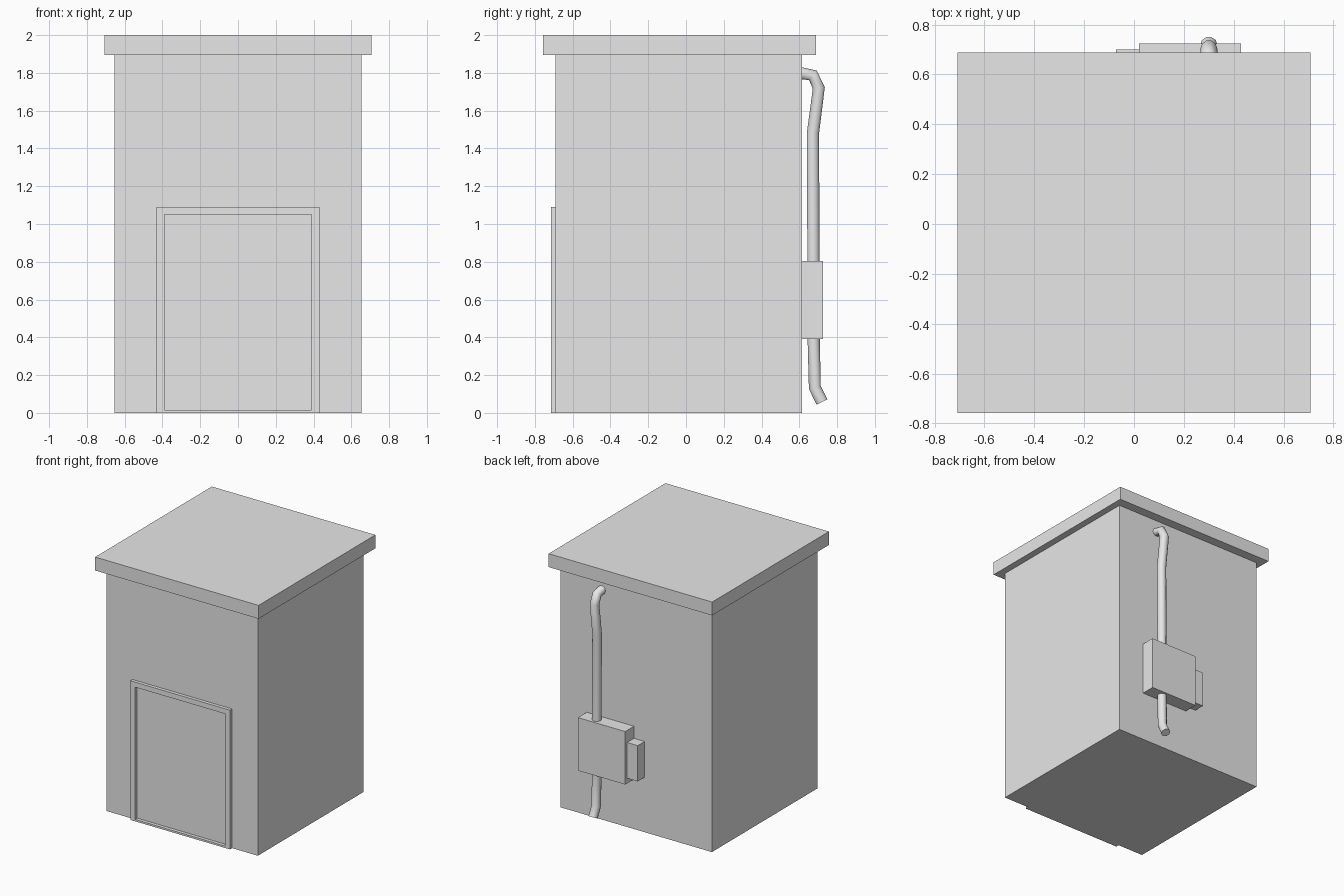
import bpy
import bmesh
import math
from mathutils import Vector

cube = bpy.data.objects.get("Cube")
if cube:
    bpy.data.objects.remove(cube, do_unlink=True)

grey = bpy.data.materials.new("light_grey")
grey.use_nodes = True
colour = (0.8, 0.8, 0.8, 1)
grey.diffuse_color = colour
grey.node_tree.nodes["Principled BSDF"].inputs["Base Color"].default_value = colour


def link(name, data):
    obj = bpy.data.objects.new(name, data)
    data.materials.append(grey)
    bpy.context.collection.objects.link(obj)
    return obj


def box(name, low, high):
    """Box between two opposite corners."""
    low, high = Vector(low), Vector(high)
    bm = bmesh.new()
    bmesh.ops.create_cube(bm, size=1)
    bmesh.ops.scale(bm, vec=high - low, verts=bm.verts)
    bmesh.ops.translate(bm, vec=(low + high) / 2, verts=bm.verts)
    mesh = bpy.data.meshes.new(name)
    bm.to_mesh(mesh)
    bm.free()
    return link(name, mesh)


FRONT, BACK = -0.69, 0.615

# Main block and overhanging flat roof
box("body", (-0.655, FRONT, 0), (0.655, BACK, 1.9))
box("roof", (-0.708, -0.757, 1.895), (0.708, 0.688, 2))


# Raised door frame, one profile extruded around the opening
def door_frame(half, top, inner_half, inner_low, inner_top, depth):
    bm = bmesh.new()
    rings = []
    for w, z0, z1 in ((half, 0, top), (inner_half, inner_low, inner_top)):
        rings.append([bm.verts.new((x, FRONT, z))
                      for x, z in ((-w, z0), (w, z0), (w, z1), (-w, z1))])
    outer, inner = rings
    faces = []
    for i in range(4):
        j = (i + 1) % 4
        faces.append(bm.faces.new((outer[i], outer[j], inner[j], inner[i])))
    front = bmesh.ops.extrude_face_region(bm, geom=faces, use_keep_orig=True)
    moved = [v for v in front["geom"] if isinstance(v, bmesh.types.BMVert)]
    bmesh.ops.translate(bm, vec=(0, -depth, 0), verts=moved)
    bmesh.ops.recalc_face_normals(bm, faces=bm.faces)
    mesh = bpy.data.meshes.new("door_frame")
    bm.to_mesh(mesh)
    bm.free()
    return link("door_frame", mesh)


door_frame(0.432, 1.09, 0.39, 0.015, 1.05, 0.026)

# Utility boxes on the back wall
box("meter_box", (0.02, BACK - 0.01, 0.39), (0.43, 0.724, 0.805))
box("side_box", (-0.072, BACK - 0.01, 0.43), (0.02, 0.7, 0.71))

# Bent pipe running down the back wall through the meter box
path = [(0.59, 1.802), (0.672, 1.787), (0.703, 1.72), (0.672, 1.48),
        (0.675, 0.8), (0.676, 0.39), (0.682, 0.135), (0.72, 0.058)]
curve = bpy.data.curves.new("pipe", "CURVE")
curve.dimensions = "3D"
curve.bevel_depth = 0.034
curve.bevel_resolution = 3
curve.use_fill_caps = True
spline = curve.splines.new("POLY")
spline.points.add(len(path) - 1)
for point, (y, z) in zip(spline.points, path):
    point.co = (0.3, y, z, 1)
pipe = link("pipe", curve)
bpy.ops.object.select_all(action="DESELECT")
pipe.select_set(True)
bpy.context.view_layer.objects.active = pipe
bpy.ops.object.convert(target="MESH")
bpy.ops.object.shade_smooth_by_angle(angle=math.radians(50))
